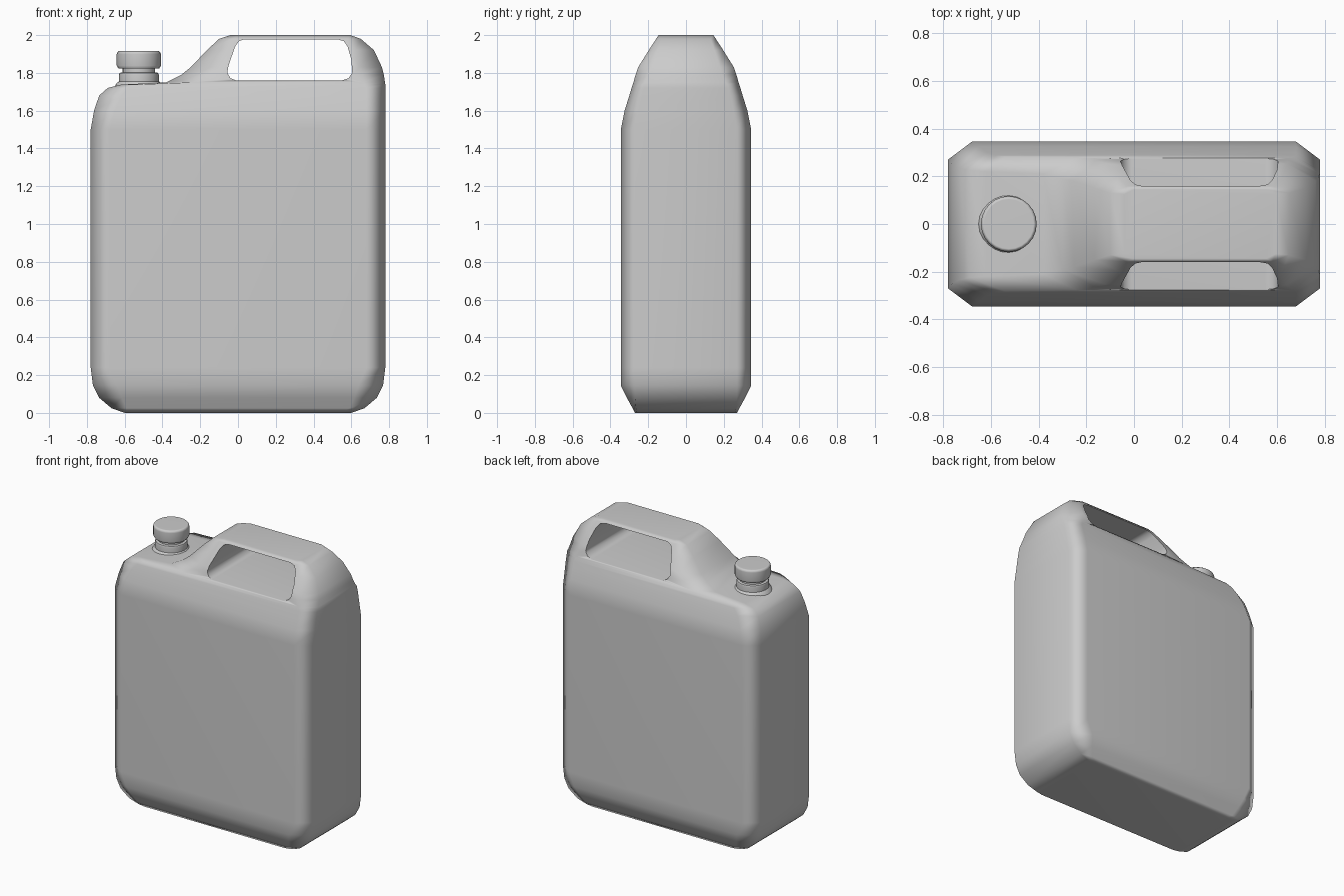
import bpy, bmesh, math

cube = bpy.data.objects.get("Cube")
if cube:
    bpy.data.objects.remove(cube, do_unlink=True)

grey = bpy.data.materials.new("plain grey plastic")
grey.use_nodes = True
GREY = (0.6, 0.6, 0.6, 1)
grey.diffuse_color = GREY
grey.node_tree.nodes["Principled BSDF"].inputs["Base Color"].default_value = GREY


def make(name, bm):
    bmesh.ops.recalc_face_normals(bm, faces=bm.faces)
    me = bpy.data.meshes.new(name)
    bm.to_mesh(me)
    bm.free()
    me.materials.append(grey)
    ob = bpy.data.objects.new(name, me)
    bpy.context.scene.collection.objects.link(ob)
    return ob


def activate(ob):
    bpy.ops.object.select_all(action='DESELECT')
    ob.select_set(True)
    bpy.context.view_layer.objects.active = ob


def skin(bm, loops, cap=True):
    """Bridge equal closed loops of points and close both ends."""
    rings = [[bm.verts.new(p) for p in loop] for loop in loops]
    for a, b in zip(rings, rings[1:]):
        n = len(a)
        for i in range(n):
            j = (i + 1) % n
            bm.faces.new((a[i], a[j], b[j], b[i]))
    if cap:
        bm.faces.new(rings[0])
        bm.faces.new(rings[-1])


def smooth(ob, degrees):
    activate(ob)
    bpy.ops.object.shade_smooth_by_angle(angle=math.radians(degrees))
    mod = ob.modifiers.new("even_shading", 'WEIGHTED_NORMAL')
    mod.keep_sharp = True


# Body sections: height, left x, right x, left chamfer, right chamfer, half depth, end half depth
sections = [
    (0.00, -0.60, 0.60, 0.05, 0.05, 0.27, 0.26),
    (0.025, -0.67, 0.67, 0.08, 0.08, 0.283, 0.265),
    (0.08, -0.735, 0.735, 0.12, 0.12, 0.313, 0.27),
    (0.145, -0.768, 0.768, 0.13, 0.13, 0.345, 0.27),
    (0.24, -0.78, 0.78, 0.10, 0.10, 0.345, 0.27),
    (1.50, -0.78, 0.78, 0.10, 0.10, 0.345, 0.27),
    (1.60, -0.762, 0.78, 0.11, 0.10, 0.325, 0.25),
    (1.68, -0.735, 0.78, 0.12, 0.10, 0.300, 0.235),
    (1.72, -0.69, 0.78, 0.11, 0.10, 0.288, 0.225),
    (1.738, -0.62, 0.78, 0.08, 0.11, 0.282, 0.22),
    (1.75, -0.38, 0.778, 0.14, 0.11, 0.278, 0.21),
    (1.79, -0.30, 0.772, 0.14, 0.12, 0.267, 0.19),
    (1.83, -0.25, 0.762, 0.13, 0.12, 0.253, 0.18),
    (1.92, -0.165, 0.72, 0.10, 0.10, 0.197, 0.15),
    (1.98, -0.10, 0.65, 0.07, 0.07, 0.158, 0.13),
    (2.00, -0.04, 0.595, 0.04, 0.04, 0.145, 0.125),
]
bm = bmesh.new()
skin(bm, [[(l, -e, z), (l + cl, -d, z), (r - cr, -d, z), (r, -e, z),
           (r, e, z), (r - cr, d, z), (l + cl, d, z), (l, e, z)]
          for z, l, r, cl, cr, d, e in sections])
body = make("can_body", bm)

# Grip opening cut through the upper body
opening = [(-0.01, 1.76), (0.55, 1.76), (0.585, 1.772), (0.605, 1.80), (0.60, 1.87),
           (0.58, 1.94), (0.56, 1.968), (0.525, 1.978), (0.035, 1.978), (0.005, 1.968),
           (-0.015, 1.94), (-0.05, 1.84), (-0.057, 1.80), (-0.04, 1.772)]
bm = bmesh.new()
skin(bm, [[(x, y, z) for x, z in opening] for y in (-0.6, 0.6)])
cutter = make("grip_cutter", bm)
cutter.hide_render = True
cut = body.modifiers.new("grip_opening", 'BOOLEAN')
cut.operation = 'DIFFERENCE'
cut.solver = 'EXACT'
cut.object = cutter
activate(body)
bpy.ops.object.modifier_apply(modifier=cut.name)
bpy.data.objects.remove(cutter, do_unlink=True)
smooth(body, 75)


def lathe(name, profile, x, sides=24):
    bm = bmesh.new()
    turn = [2 * math.pi * i / sides for i in range(sides)]
    skin(bm, [[(x + r * math.cos(a), r * math.sin(a), z) for a in turn] for r, z in profile])
    ob = make(name, bm)
    smooth(ob, 40)
    return ob


# Spout neck with a collar, and the screw cap
SPOUT_X = -0.525
lathe("spout_neck", [(0.13, 1.725), (0.118, 1.745), (0.106, 1.755), (0.106, 1.79),
                     (0.102, 1.80), (0.086, 1.803), (0.086, 1.85)], SPOUT_X)
lathe("screw_cap", [(0.09, 1.822), (0.108, 1.824), (0.117, 1.838), (0.117, 1.90),
                    (0.113, 1.91), (0.104, 1.917)], SPOUT_X)
